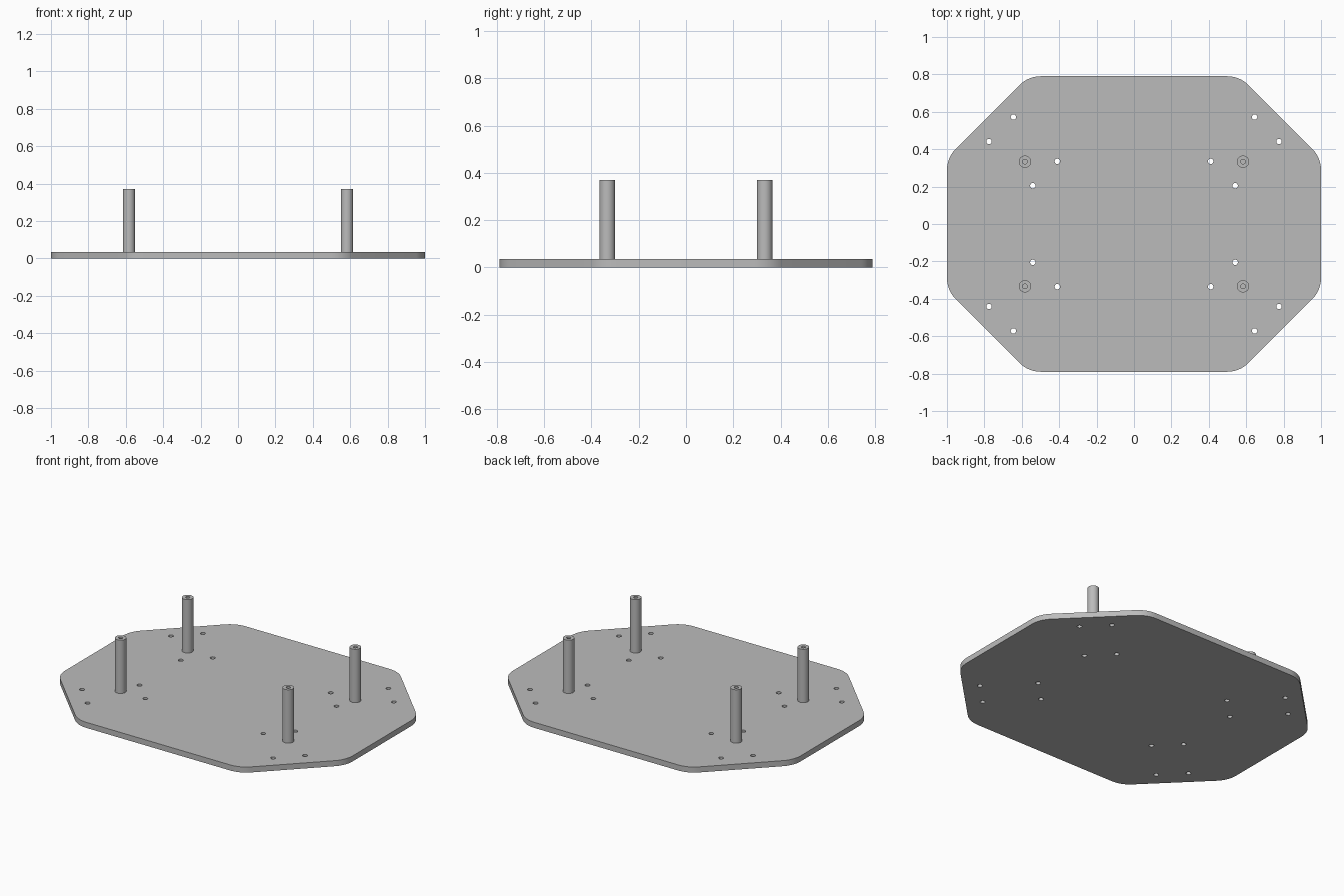
import bpy
from math import sin, cos, pi, tan

default = bpy.data.objects.get("Cube")
if default:
    bpy.data.objects.remove(default, do_unlink=True)

HALF_X, HALF_Y, THICK = 1.0, 0.79, 0.035
CORNER_SUM = 1.355        # x + y along the cut corners
FILLET = 0.16
HOLE_R = 0.0145
POST_TOP, POST_R, BORE_R = 0.37, 0.033, 0.0125
QUADRANTS = [(sx, sy) for sx in (1, -1) for sy in (1, -1)]

grey = bpy.data.materials.new("plain_grey")
grey.use_nodes = True
colour = (0.5, 0.5, 0.5, 1)
grey.diffuse_color = colour
grey.node_tree.nodes["Principled BSDF"].inputs["Base Color"].default_value = colour


def circle(x, y, r, n=32):
    return [(x + r * cos(2 * pi * i / n), y + r * sin(2 * pi * i / n)) for i in range(n)]


def arc(x, y, start, steps=8):
    """Eighth-turn fillet around a centre."""
    return [(x + FILLET * cos(start + pi / 4 * i / steps),
             y + FILLET * sin(start + pi / 4 * i / steps)) for i in range(steps + 1)]


def extrude_loops(name, loops, bottom, top):
    """Filled outline with inner loops as holes, extruded between two heights."""
    curve = bpy.data.curves.new(name, "CURVE")
    curve.dimensions = "2D"
    curve.fill_mode = "BOTH"
    curve.extrude = (top - bottom) / 2
    for loop in loops:
        spline = curve.splines.new("POLY")
        spline.points.add(len(loop) - 1)
        for point, (x, y) in zip(spline.points, loop):
            point.co = (x, y, 0, 1)
        spline.use_cyclic_u = True
    curve.materials.append(grey)
    obj = bpy.data.objects.new(name, curve)
    obj.location.z = (top + bottom) / 2
    bpy.context.collection.objects.link(obj)
    bpy.ops.object.select_all(action="DESELECT")
    obj.select_set(True)
    bpy.context.view_layer.objects.active = obj
    bpy.ops.object.convert(target="MESH")
    bpy.ops.object.shade_smooth_by_angle()
    return bpy.context.object


# Plate outline: one rounded cut corner, mirrored to all four
tangent = FILLET * tan(pi / 8)
quarter = (arc(HALF_X - FILLET, CORNER_SUM - HALF_X - tangent, 0)
           + arc(CORNER_SUM - HALF_Y - tangent, HALF_Y - FILLET, pi / 4))
outline = []
for sx, sy in ((1, 1), (-1, 1), (-1, -1), (1, -1)):
    corner = [(sx * x, sy * y) for x, y in quarter]
    outline += corner if sx * sy > 0 else corner[::-1]

# Base plate with four screw holes in each quadrant
screw_spots = [(0.645, 0.572), (0.775, 0.441), (0.41, 0.335), (0.541, 0.205)]
holes = [circle(sx * x, sy * y, HOLE_R, 24)
         for sx, sy in QUADRANTS for x, y in screw_spots]
extrude_loops("base_plate", [outline] + holes, 0, THICK)

# Hollow standoff posts
for sx, sy in QUADRANTS:
    name = ("back" if sy > 0 else "front") + ("_left" if sx > 0 else "_right") + "_post"
    x, y = sx * 0.583, sy * 0.333
    extrude_loops(name, [circle(x, y, POST_R), circle(x, y, BORE_R)], THICK, POST_TOP)
